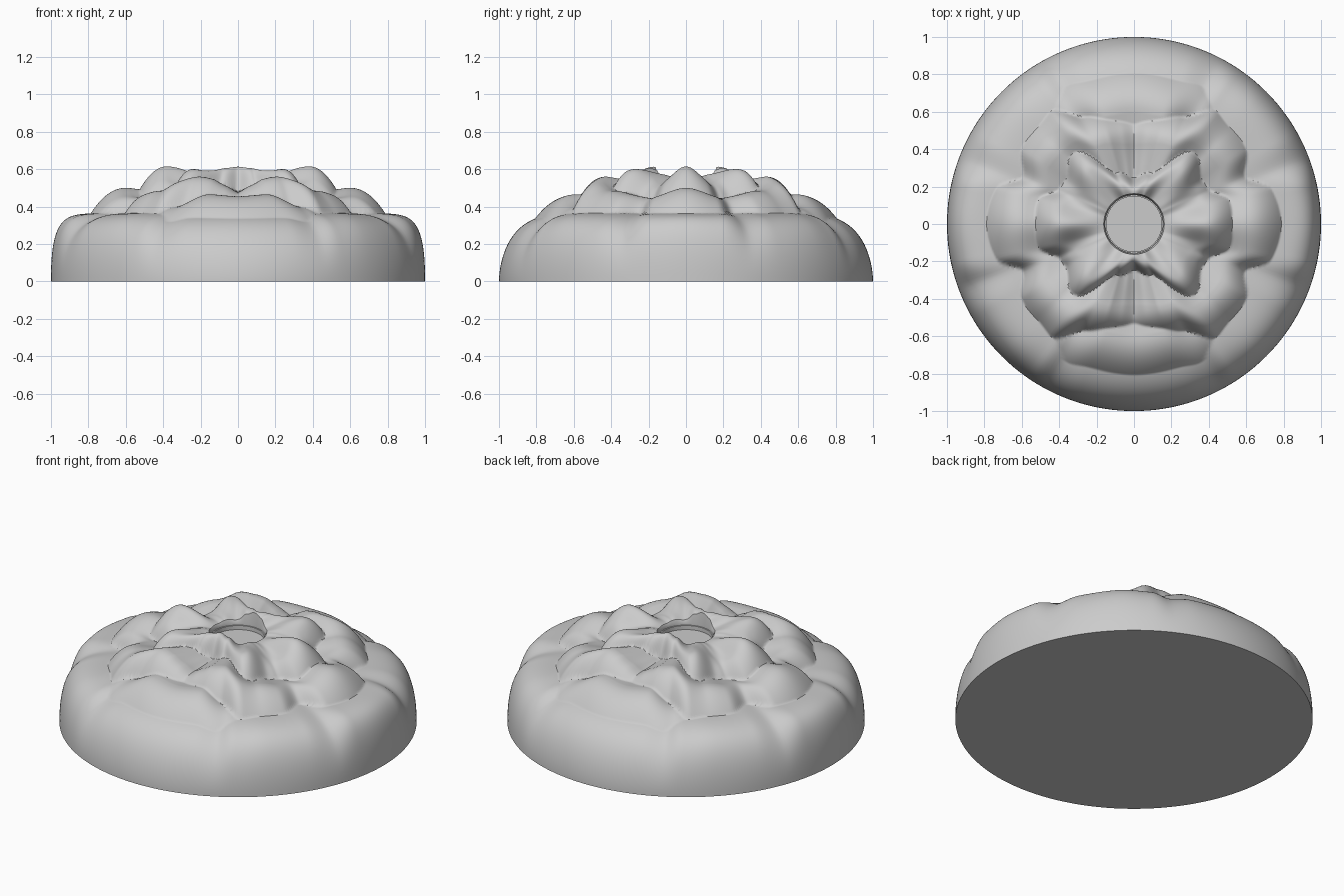
import bpy, bmesh, math

cube = bpy.data.objects.get("Cube")
if cube:
    bpy.data.objects.remove(cube)

SEG, RINGS, HUB = 288, 130, 0.155


def ease(keys, a):
    """Smooth interpolation through (position, value) keys."""
    if a <= keys[0][0]:
        return keys[0][1]
    for (a0, v0), (a1, v1) in zip(keys, keys[1:]):
        if a <= a1:
            t = (a - a0) / (a1 - a0)
            return v0 + (v1 - v0) * t * t * (3 - 2 * t)
    return keys[-1][1]


def clamp(t):
    return min(max(t, 0), 1)


# Each key list runs over one quarter turn: 0 is the side, 90 is the front or back
TOP_EDGE = [(0, .53), (14, .545), (25, .47), (33, .45), (51, .51), (72, .31), (90, .25)]
TOP_VALLEY = [(0, 0), (23, .1), (48, .015), (72, .05), (90, .06)]
MID_EDGE = [(0, .78), (14, .785), (23, .67), (34, .735), (53, .73), (65, .62), (90, .575)]
MID_HEIGHT = [(0, .5), (20, .445), (44, .485), (64, .56), (82, .535), (90, .525)]
LOW_EDGE = [(45, .85), (62, .84), (75, .79), (90, .8)]
LOW_HEIGHT = [(45, .34), (60, .40), (75, .465), (90, .455)]
BASE_POWER = [(0, 19), (12, 17), (21, 8), (30, 11), (45, 12), (56, 10), (63, 6.5), (72, 8), (90, 8)]
BASE_ROOT = [(0, 2.5), (45, 2.2), (90, 1.8)]
BASE_HEIGHT = [(0, .365), (90, .375)]


def top_petals(r, a):
    t = r / ease(TOP_EDGE, a)
    ramp = ease([(HUB, 0), (.38, 1)], r)
    rise = .07 * ease([(.2, 0), (.72, 1)], t)
    return .545 + rise - ease(TOP_VALLEY, a) * ramp - .13 * (max(t - .72, 0) / .28) ** 2


def hump(r, a, edge, height, drop):
    t = r / ease(edge, a)
    return ease(height, a) - .03 * clamp((.75 - t) / .3) - drop * (max(t - .77, 0) / .23) ** 2.1


def middle_petals(r, a):
    crease = .05 * max(0, 1 - (90 - a) / 16) * ease([(.2, .2), (.45, 1), (.58, .3)], r)
    return hump(r, a, MID_EDGE, MID_HEIGHT, .125) - crease


def base_petals(r, a):
    return ease(BASE_HEIGHT, a) * max(0, 1 - r ** ease(BASE_POWER, a)) ** (1 / ease(BASE_ROOT, a))


def surface(r, angle):
    a = math.degrees(math.atan2(abs(math.sin(angle)), abs(math.cos(angle))))
    z = max(top_petals(r, a), middle_petals(r, a), base_petals(r, a))
    if a > 45:
        z = max(z, hump(r, a, LOW_EDGE, LOW_HEIGHT, .11))
    return z * (1 if r < .97 else base_petals(r, a) / z if z > 0 else 0)


bm = bmesh.new()


def ring(r, height):
    verts = []
    for i in range(SEG):
        ang = 2 * math.pi * i / SEG
        z = height(r, ang) if callable(height) else height
        verts.append(bm.verts.new((r * math.cos(ang), r * math.sin(ang), z)))
    return verts


# Hub recess with a small ledge, then the petal surface out to the rim
rings = [ring(.148, .50), ring(.148, .525), ring(HUB, .525), ring(HUB, .54)]
for k in range(RINGS + 1):
    u = k / RINGS
    r = .162 + (1 - .162) * (1 - (1 - u) ** 1.7)
    rings.append(ring(r, surface if k < RINGS else 0))
for inner, outer in zip(rings, rings[1:]):
    for i in range(SEG):
        j = (i + 1) % SEG
        bm.faces.new((inner[i], outer[i], outer[j], inner[j]))
bm.faces.new(rings[0])
bm.faces.new(rings[-1][::-1])

mesh = bpy.data.meshes.new("petal_dome")
bm.to_mesh(mesh)
bm.free()
dome = bpy.data.objects.new("petal_dome", mesh)
bpy.context.collection.objects.link(dome)

# Plain grey finish
grey = bpy.data.materials.new("plain_grey")
grey.use_nodes = True
colour = (.6, .6, .6, 1)
grey.diffuse_color = colour
grey.node_tree.nodes["Principled BSDF"].inputs["Base Color"].default_value = colour
mesh.materials.append(grey)

bpy.context.view_layer.objects.active = dome
dome.select_set(True)
bpy.ops.object.shade_smooth_by_angle(angle=math.radians(40))
